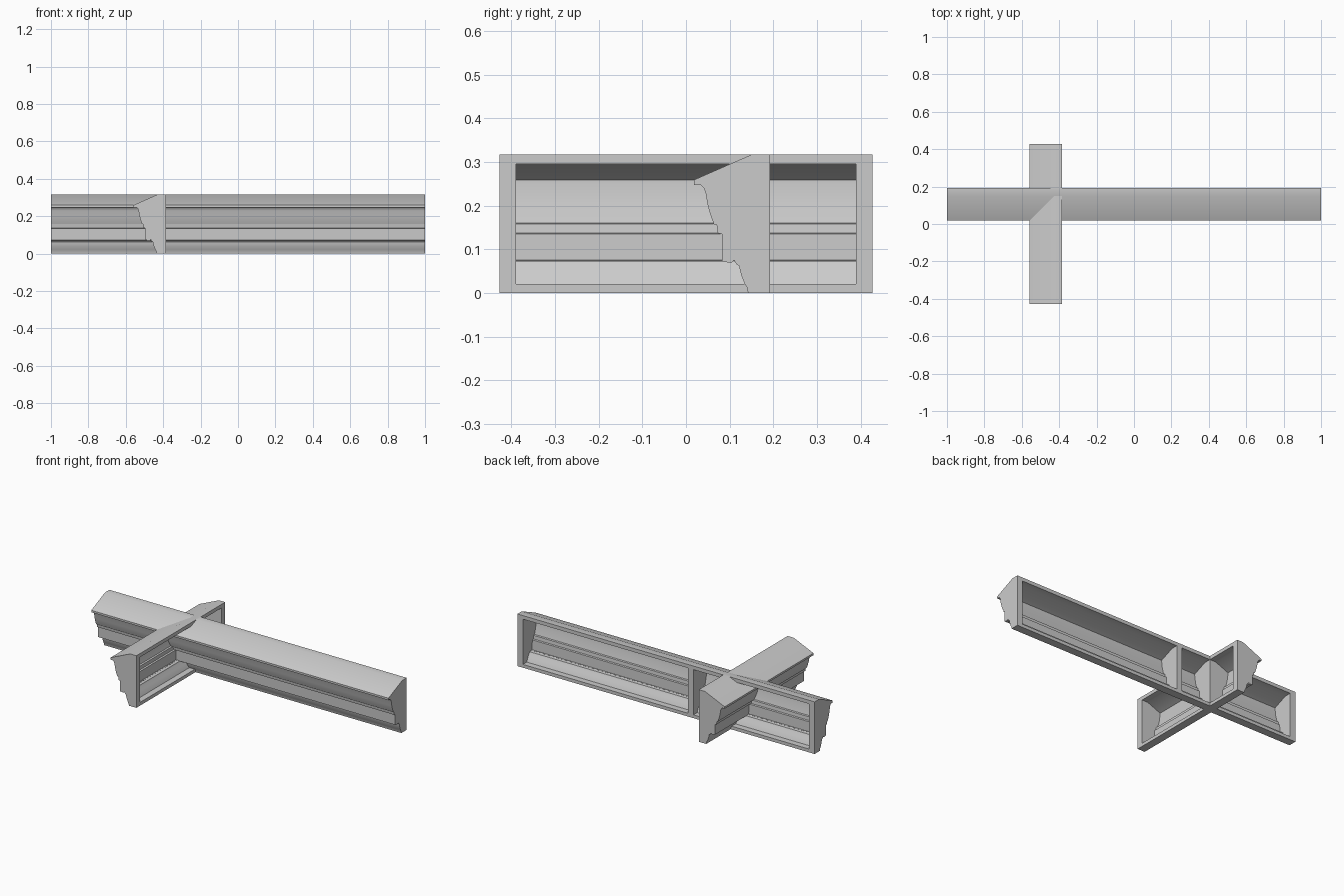
import bpy, bmesh, math

if "Cube" in bpy.data.objects:
    bpy.data.objects.remove(bpy.data.objects["Cube"])

# Moulding cross-section: (depth, height), the back plane sits at depth 0.192
OUTER = [(0.192, 0), (0.192, 0.317), (0.15, 0.317), (0.018, 0.259), (0.018, 0.247),
         (0.034, 0.247), (0.041, 0.24), (0.045, 0.229), (0.05, 0.2), (0.057, 0.176),
         (0.064, 0.157), (0.07, 0.157), (0.073, 0.137), (0.082, 0.135), (0.083, 0.072),
         (0.104, 0.069), (0.11, 0.075), (0.116, 0.065), (0.122, 0.062), (0.124, 0.05),
         (0.127, 0.04), (0.134, 0.022), (0.14, 0.012), (0.142, 0)]
# Hollow at the back, runs past the back plane so that it cuts cleanly
INNER = [(0.23, 0.02), (0.23, 0.295), (0.15, 0.295), (0.062, 0.259), (0.062, 0.25),
         (0.068, 0.205), (0.08, 0.16), (0.09, 0.158), (0.092, 0.137), (0.102, 0.135),
         (0.103, 0.075), (0.128, 0.073), (0.131, 0.065), (0.142, 0.05), (0.155, 0.02)]


def prism(name, profile, start, end, place):
    """Sweep a profile from start to end; place maps (along, depth, height) to xyz."""
    bm = bmesh.new()
    a = [bm.verts.new(place(start, d, h)) for d, h in profile]
    b = [bm.verts.new(place(end, d, h)) for d, h in profile]
    n = len(profile)
    for i in range(n):
        j = (i + 1) % n
        bm.faces.new((a[i], a[j], b[j], b[i]))
    bm.faces.new(a)
    bm.faces.new(b)
    bmesh.ops.recalc_face_normals(bm, faces=bm.faces)
    mesh = bpy.data.meshes.new(name)
    bm.to_mesh(mesh)
    bm.free()
    ob = bpy.data.objects.new(name, mesh)
    bpy.context.collection.objects.link(ob)
    return ob


def cornice(name, start, end, hollows, place):
    """A moulding bar with compartments hollowed out from behind."""
    bar = prism(name, OUTER, start, end, place)
    cutters = []
    for s, e in hollows:
        c = prism("hollow_cutter", INNER, s, e, place)
        c.hide_render = True
        mod = bar.modifiers.new("hollow", 'BOOLEAN')
        mod.operation = 'DIFFERENCE'
        mod.solver = 'EXACT'
        mod.object = c
        cutters.append(c)
    bpy.context.view_layer.update()
    dg = bpy.context.evaluated_depsgraph_get()
    mesh = bpy.data.meshes.new_from_object(bar.evaluated_get(dg))
    bar.modifiers.clear()
    bar.data = mesh
    for c in cutters:
        bpy.data.objects.remove(c)
    bpy.ops.object.select_all(action='DESELECT')
    bar.select_set(True)
    bpy.context.view_layer.objects.active = bar
    bpy.ops.object.shade_smooth_by_angle(angle=math.radians(30))
    return bar


# Long bar along x, moulding faces the front
cornice("long_cornice", -1, 1,
        [(-0.963, -0.422), (-0.385, -0.184), (-0.147, 0.963)],
        lambda s, d, h: (s, d, h))

# Short bar along y, moulding faces left
cornice("cross_cornice", -0.427, 0.427,
        [(-0.39, 0.155), (0.192, 0.39)],
        lambda s, d, h: (d - 0.577, s, h))
